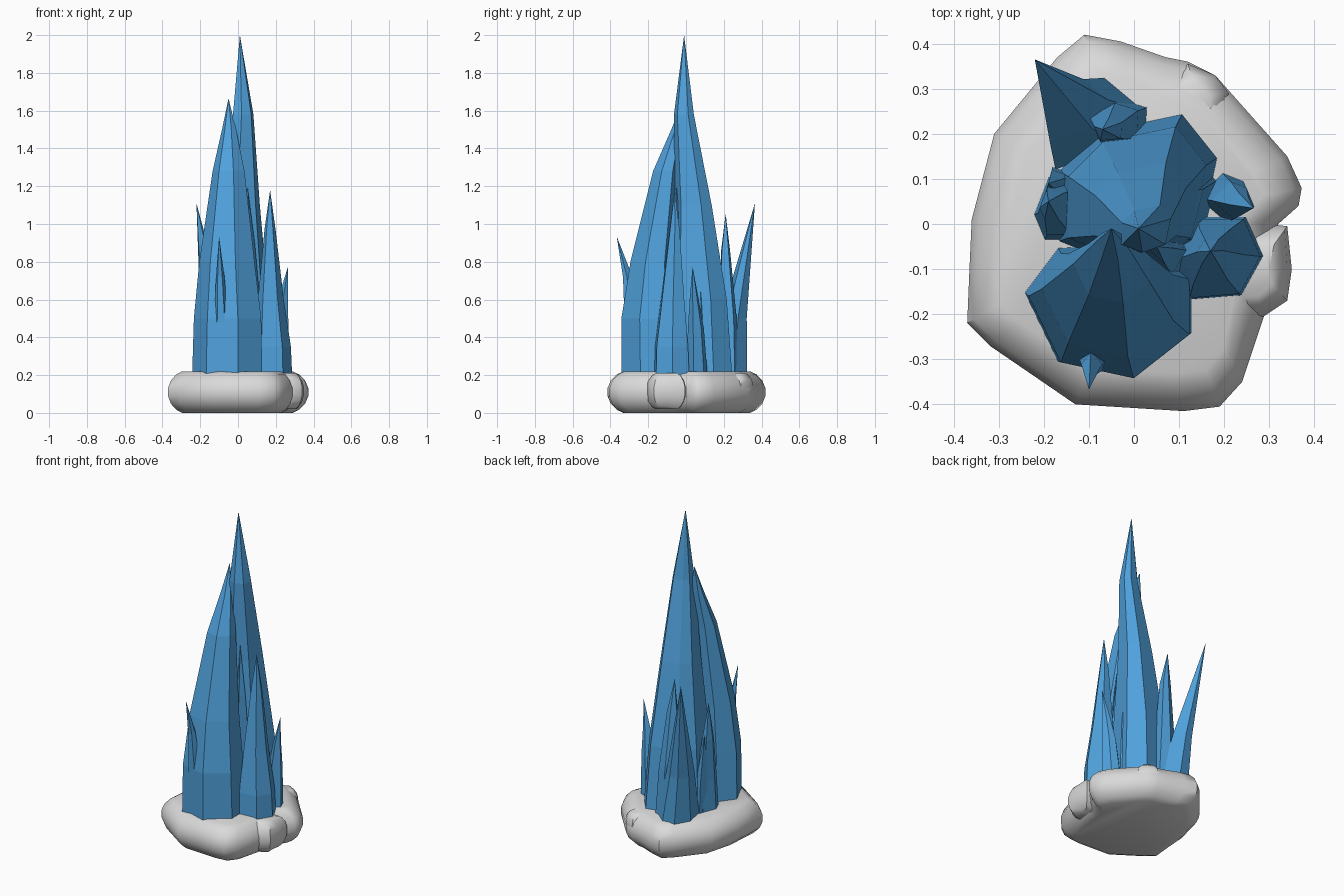
import bpy, bmesh
from mathutils import Vector

if "Cube" in bpy.data.objects:
    bpy.data.objects.remove(bpy.data.objects["Cube"])


def material(name, colour):
    m = bpy.data.materials.new(name)
    m.diffuse_color = (*colour, 1)
    m.use_nodes = True
    m.node_tree.nodes["Principled BSDF"].inputs["Base Color"].default_value = m.diffuse_color
    return m


ICE = material("ice blue", (0.08, 0.36, 0.72))
SNOW = material("snow grey", (0.70, 0.70, 0.70))


def loft(name, rings, mat, tip=None):
    """Skin a stack of equal-length point rings, capped or ending in a point."""
    bm = bmesh.new()
    loops = [[bm.verts.new(p) for p in ring] for ring in rings]
    n = len(loops[0])
    for a, b in zip(loops, loops[1:]):
        for i in range(n):
            j = (i + 1) % n
            bm.faces.new((a[i], a[j], b[j], b[i]))
    bm.faces.new(loops[0][::-1])
    if tip:
        t = bm.verts.new(tip)
        for i in range(n):
            bm.faces.new((loops[-1][i], loops[-1][(i + 1) % n], t))
    else:
        bm.faces.new(loops[-1])
    bmesh.ops.recalc_face_normals(bm, faces=bm.faces)
    me = bpy.data.meshes.new(name)
    bm.to_mesh(me)
    bm.free()
    me.materials.append(mat)
    ob = bpy.data.objects.new(name, me)
    bpy.context.collection.objects.link(ob)
    return ob


def crystal(name, foot, steps, tip, z0=0.12):
    """Shard: footprint polygon shrunk through (z, scale, cx, cy) steps to a tip."""
    c = sum((Vector(p) for p in foot), Vector((0, 0))) / len(foot)
    rings = [[(x, y, z0) for x, y in foot]]
    for z, s, cx, cy in steps:
        rings.append([(cx + (x - c.x) * s, cy + (y - c.y) * s, z) for x, y in foot])
    loft(name, rings, ICE, tip)


def slab(name, outline, z0, z1, edge):
    """Rounded flat stone from its widest outline."""
    c = sum((Vector(p) for p in outline), Vector((0, 0))) / len(outline)
    rings = []
    for t, k in ((0, 1), (.07, .6), (.22, .2), (.4, 0), (.6, 0), (.78, .2), (.93, .6), (1, 1)):
        ring = []
        for p in outline:
            d = Vector(p) - c
            q = c + d * max(0.1, 1 - edge * k / d.length)
            ring.append((q.x, q.y, z0 + (z1 - z0) * t))
        rings.append(ring)
    ob = loft(name, rings, SNOW)
    bpy.context.view_layer.objects.active = ob
    ob.select_set(True)
    bpy.ops.object.shade_smooth_by_angle(angle=0.7)
    ob.select_set(False)


# snow base with a few merged lumps
slab("snow_base", [(-.11, .42), (-.17, .37), (-.31, .20), (-.36, .01), (-.365, -.10),
                   (-.37, -.22), (-.32, -.27), (-.13, -.40), (.11, -.415), (.19, -.405),
                   (.24, -.35), (.29, -.20), (.31, -.09), (.32, 0), (.365, .04), (.372, .08),
                   (.34, .15), (.18, .33), (.12, .36), (.07, .37), (-.03, .405)], 0, .22, .085)
slab("snow_lump_right", [(.35, -.10), (.34, -.17), (.28, -.21), (.15, -.2), (.15, 0),
                         (.30, 0), (.34, -.005)], .02, .21, .05)
slab("snow_lump_back", [(.21, .29), (.18, .33), (.12, .355), (.05, .3), (.08, .2), (.2, .23)],
     .06, .21, .04)

# two large central shards
crystal("main_spire", [(-.17, .12), (-.08, .21), (.11, .25), (.19, .15), (.15, -.04), (-.02, -.1), (-.17, -.04)],
        [(.6, .85, 0, .07), (1.1, .56, .01, .04), (1.58, .3, .025, -.01)], (.01, -.01, 2))
crystal("front_spire", [(-.245, -.15), (-.17, -.305), (0, -.342), (.13, -.24), (.13, -.11), (0, -.04), (-.17, -.05)],
        [(.5, .95, -.045, -.185), (.8, .78, -.05, -.165), (1.28, .45, -.045, -.1), (1.5, .2, -.045, -.045)],
        (-.05, -.01, 1.665))

# surrounding shards
crystal("right_spire", [(.29, -.07), (.24, -.16), (.12, -.17), (.08, -.08), (.14, .02), (.25, .02)],
        [(.35, .92, .185, -.075), (.6, .65, .175, -.07), (.97, .28, .17, -.06)], (.17, -.06, 1.18))
crystal("right_outer_shard", [(.265, .04), (.24, .10), (.19, .12), (.13, .06), (.2, .0)],
        [(.45, .7, .225, .055), (.6, .4, .24, .045)], (.265, .035, .775))
crystal("back_left_shard", [(-.05, .325), (.04, .25), (-.02, .15), (-.17, .10), (-.19, .22), (-.13, .31)],
        [(.5, .62, -.135, .26)], (-.22, .365, 1.11))
crystal("back_shard", [(-.1, .24), (-.03, .28), (.035, .26), (.03, .18), (-.07, .17)],
        [(.5, .8, -.04, .225), (.85, .45, -.055, .21)], (-.07, .21, 1.055))
crystal("left_shard", [(-.225, .02), (-.2, -.04), (-.13, -.04), (-.11, .09), (-.19, .11)],
        [(.4, .8, -.17, .03), (.65, .45, -.185, .04)], (-.19, .05, .88))
crystal("left_small_shard", [(-.2, .06), (-.15, .05), (-.12, .11), (-.18, .13)],
        [(.4, .7, -.17, .09)], (-.19, .09, .7))
crystal("inner_shard", [(.19, .1), (.14, .15), (.06, .1), (.06, -.06), (.15, -.06)],
        [(.6, .7, .105, .04), (.95, .4, .075, .045)], (.06, .05, 1.22))
crystal("gap_shard", [(.02, -.06), (.1, -.13), (.14, -.06), (.07, .0)],
        [(.6, .8, .07, -.06), (.9, .5, .06, -.055)], (.05, -.05, 1.2))
crystal("front_shard", [(-.125, -.29), (-.11, -.325), (-.07, -.325), (-.05, -.29), (-.09, -.24)],
        [(.72, .6, -.095, -.315)], (-.10, -.367, .935), .48)
